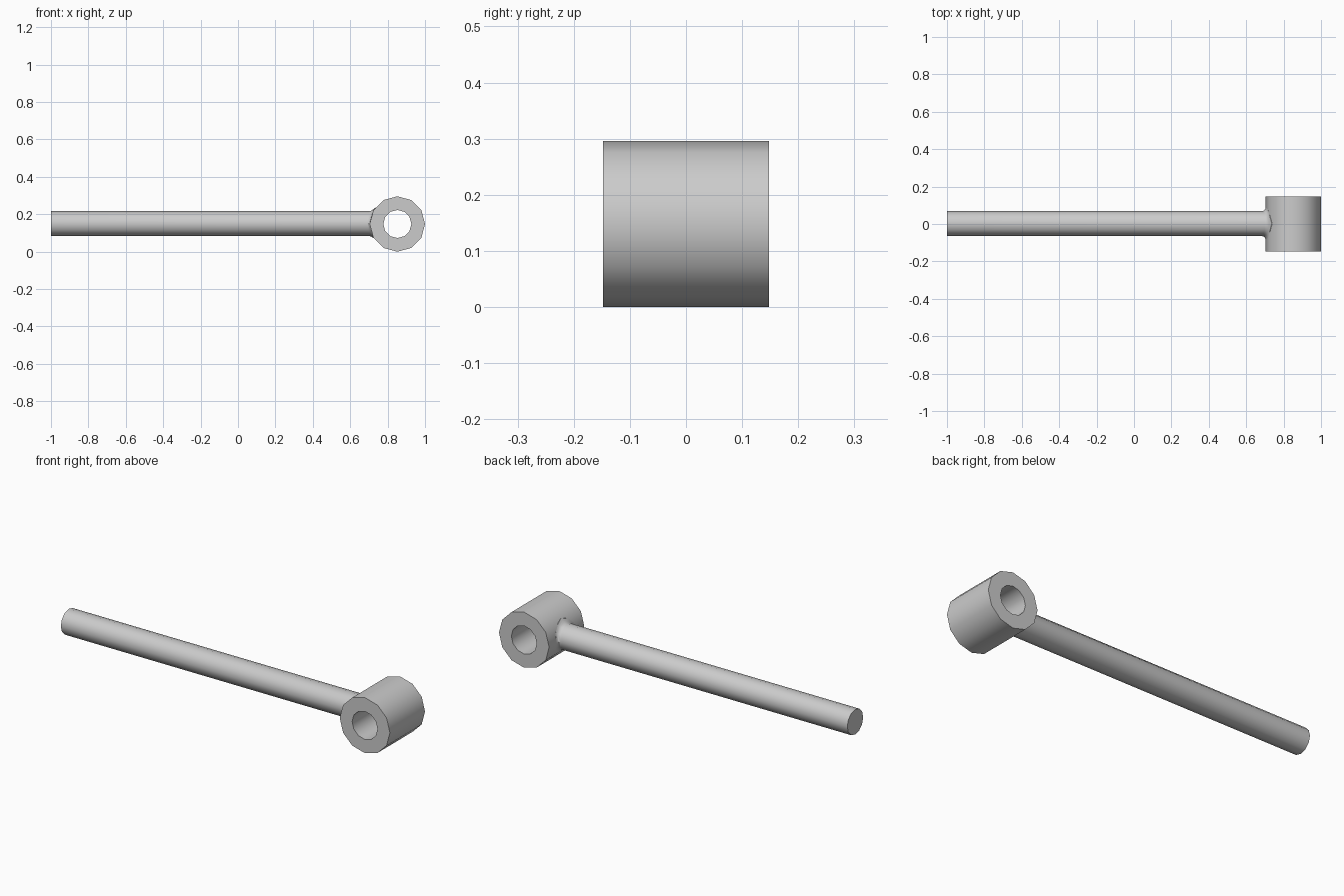
import bpy
import bmesh
from math import sin, cos, pi, radians

cube = bpy.data.objects.get("Cube")
if cube:
    bpy.data.objects.remove(cube, do_unlink=True)

R, HOLE, HALF = 0.148, 0.075, 0.148      # collar radius, bore radius, half length
CX, CZ = 1 - R, R                        # collar axis
ROD_R, SIDES = 0.067, 12

steel = bpy.data.materials.new("light_grey_metal")
steel.use_nodes = True
grey = (0.6, 0.6, 0.6, 1)
steel.diffuse_color = grey
steel.node_tree.nodes["Principled BSDF"].inputs["Base Color"].default_value = grey


def loft(name, rings, closed=False, cap=False):
    """Join equal rings of points with quads, optionally capping the first."""
    bm = bmesh.new()
    loops = [[bm.verts.new(p) for p in ring] for ring in rings]
    pairs = list(zip(loops, loops[1:]))
    if closed:
        pairs.append((loops[-1], loops[0]))
    for a, b in pairs:
        for i in range(SIDES):
            j = (i + 1) % SIDES
            bm.faces.new((a[i], a[j], b[j], b[i]))
    if cap:
        bm.faces.new(loops[0])
    bmesh.ops.recalc_face_normals(bm, faces=bm.faces)
    for f in bm.faces:
        f.smooth = True
    mesh = bpy.data.meshes.new(name)
    bm.to_mesh(mesh)
    bm.free()
    mesh.materials.append(steel)
    obj = bpy.data.objects.new(name, mesh)
    bpy.context.collection.objects.link(obj)
    return obj


def smooth(obj, degrees):
    bpy.ops.object.select_all(action="DESELECT")
    obj.select_set(True)
    bpy.context.view_layer.objects.active = obj
    bpy.ops.object.shade_smooth_by_angle(angle=radians(degrees))


def circle(r, y):
    return [(CX + r * cos(2 * pi * i / SIDES), y, CZ + r * sin(2 * pi * i / SIDES))
            for i in range(SIDES)]


# Bored collar, facets crisp on the outer and lower side
collar = loft("collar", [circle(R, -HALF), circle(R, HALF),
                         circle(HOLE, HALF), circle(HOLE, -HALF)], closed=True)
smooth(collar, 35)
sharp = collar.data.attributes.get("sharp_edge")
if sharp is None:
    sharp = collar.data.attributes.new("sharp_edge", "BOOLEAN", "EDGE")
for e in collar.data.edges:
    a, b = (collar.data.vertices[v].co for v in e.vertices)
    right, up = a.x - CX, a.z - CZ
    outer = right * right + up * up > (R * 0.9) ** 2
    along = abs(a.y - b.y) > HALF
    if outer and along and right > -0.01 and (up > R * 0.8 or up < -R * 0.4):
        sharp.data[e.index].value = not (up > R * 0.95)


# Round rod, flaring into a fillet that follows the collar facets
def collar_x(h):
    h = abs(h)
    reach = R - h * (1 - cos(pi / 6)) / 0.5 if h < R / 2 else R * cos(pi / 6) - (h - R / 2)
    return CX - reach


def section(r, gap):
    points = []
    for i in range(SIDES):
        a = 2 * pi * i / SIDES
        h = r * sin(a)
        x = -1 if gap is None else collar_x(h) - gap
        points.append((x, 0.002 + r * cos(a), CZ + 0.002 + h))
    return points


FILLET = 0.02
rings = [section(ROD_R, None)]
for k in range(5):
    t = k / 4 * pi / 2
    rings.append(section(ROD_R + FILLET * (1 - cos(t)), FILLET * (1 - sin(t))))
rings.append(section(ROD_R + FILLET, -0.01))
rod = loft("rod", rings, cap=True)
smooth(rod, 40)
